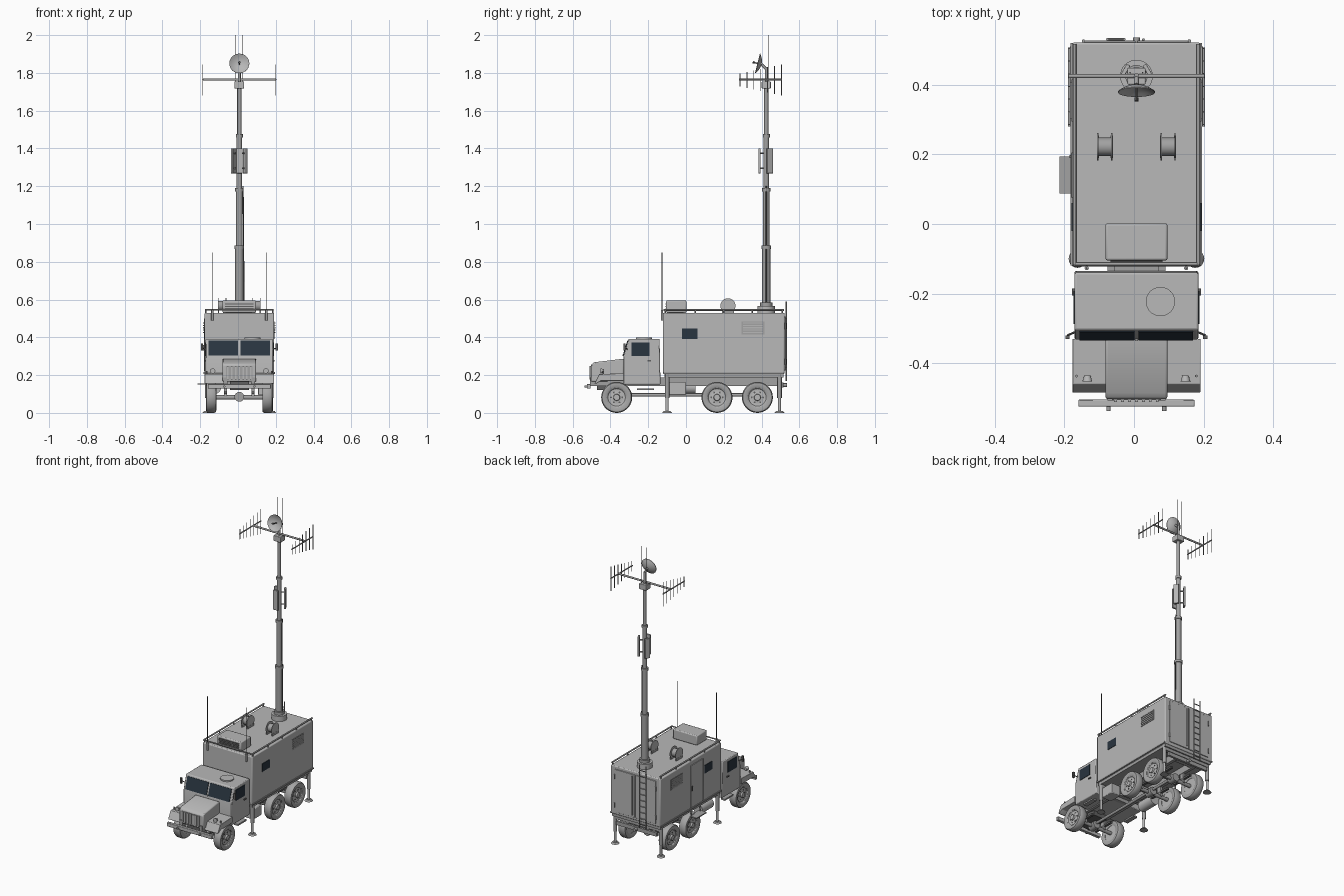
import bpy, bmesh, math
from mathutils import Vector, Matrix

if "Cube" in bpy.data.objects:
    bpy.data.objects.remove(bpy.data.objects["Cube"])

CX = 0.007  # vehicle centreline (side step shifts the bounds)


def material(name, r, g, b):
    m = bpy.data.materials.new(name)
    m.diffuse_color = (r, g, b, 1)
    m.use_nodes = True
    m.node_tree.nodes["Principled BSDF"].inputs["Base Color"].default_value = m.diffuse_color
    return m


BODY = material("body grey", 0.48, 0.48, 0.48)
METAL = material("mast grey", 0.36, 0.36, 0.36)
TYRE = material("tyre grey", 0.38, 0.38, 0.38)
DARK = material("dark grey", 0.12, 0.12, 0.12)
GLASS = material("dark glass", 0.022, 0.035, 0.05)


def finish(name, bm, mat, loc=(0, 0, 0), bevel=0):
    bmesh.ops.recalc_face_normals(bm, faces=bm.faces[:])
    for f in bm.faces:
        f.smooth = True
    for e in bm.edges:
        e.smooth = len(e.link_faces) == 2 and e.calc_face_angle(0) < math.radians(35)
    me = bpy.data.meshes.new(name)
    bm.to_mesh(me)
    bm.free()
    me.materials.append(mat)
    ob = bpy.data.objects.new(name, me)
    ob.location = (loc[0] + CX, loc[1], loc[2])
    bpy.context.collection.objects.link(ob)
    if bevel:
        m = ob.modifiers.new("bevel", "BEVEL")
        m.width, m.segments, m.limit_method = bevel, 2, 'ANGLE'
    return ob


def box(name, x0, x1, y0, y1, z0, z1, mat=BODY, bevel=0):
    bm = bmesh.new()
    bmesh.ops.create_cube(bm, size=1)
    bmesh.ops.scale(bm, vec=(x1 - x0, y1 - y0, z1 - z0), verts=bm.verts)
    return finish(name, bm, mat, ((x0 + x1) / 2, (y0 + y1) / 2, (z0 + z1) / 2), bevel)


def rod(name, p, q, r, mat=METAL, n=12, r2=None):
    p, q = Vector(p), Vector(q)
    bm = bmesh.new()
    bmesh.ops.create_cone(bm, cap_ends=True, segments=n, radius1=r, radius2=r if r2 is None else r2,
                          depth=(q - p).length)
    rot = (q - p).to_track_quat('Z', 'Y').to_matrix()
    bmesh.ops.rotate(bm, verts=bm.verts, matrix=rot)
    return finish(name, bm, mat, (p + q) / 2)


def prism(name, yz, x0, x1, mat=BODY, bevel=0):
    bm = bmesh.new()
    f = bm.faces.new([bm.verts.new((x0, y, z)) for y, z in yz])
    g = bmesh.ops.extrude_face_region(bm, geom=[f])["geom"]
    bmesh.ops.translate(bm, vec=(x1 - x0, 0, 0), verts=[v for v in g if isinstance(v, bmesh.types.BMVert)])
    return finish(name, bm, mat, bevel=bevel)


def lathe(name, profile, loc, rot, mat, n=32):
    """Spin (radius, height) points about z, then rotate and place."""
    bm = bmesh.new()
    vs = [bm.verts.new((r, 0, h)) for r, h in profile]
    es = [bm.edges.new(p) for p in zip(vs, vs[1:])]
    bmesh.ops.spin(bm, geom=vs + es, cent=(0, 0, 0), axis=(0, 0, 1), angle=2 * math.pi, steps=n)
    bmesh.ops.remove_doubles(bm, verts=bm.verts, dist=1e-5)
    bmesh.ops.rotate(bm, verts=bm.verts, matrix=rot)
    return finish(name, bm, mat, loc)


# --- equipment shelter ---
box("shelter", -.184, .184, -.122, .522, .207, .53, BODY, .006)
box("shelter_base", -.178, .178, -.115, .515, .188, .207, METAL)
for s in (-1, 1):
    box("bottom_trim", s * .186 - .003, s * .186 + .003, -.12, .52, .207, .216, METAL)
    rod("roof_rail", (s * .178, -.118, .545), (s * .178, .518, .545), .005)
    for y in (-.11, .05, .2, .35, .51):
        rod("rail_post", (s * .178, y, .525), (s * .178, y, .545), .004, n=8)
    a, b = sorted((s * .182, s * .187))
    box("side_window", a, b, -.02, .06, .392, .446, GLASS)
    box("vent_frame", a, b, .295, .415, .415, .485, METAL)
    for i in range(5):
        z = .423 + i * .0125
        box("vent_slat", min(a, s * .191), max(b, s * .191), .302, .408, z, z + .006, BODY)
    # whip antennas on the front corners
    rod("whip_base", (s * .143, -.127, .49), (s * .143, -.127, .545), .006)
    rod("whip", (s * .143, -.127, .545), (s * .143, -.127, .85), .002, DARK, 6)
rod("front_roof_rail", (-.178, -.115, .545), (.178, -.115, .545), .004)
box("side_door", -.188, -.18, .075, .205, .222, .5, BODY, .002)
box("door_handle", -.193, -.186, .19, .198, .33, .36, DARK)
box("side_step", -.221, -.165, .088, .194, .149, .156, METAL)
for y in (.095, .187):
    rod("step_bracket", (-.18, y, .153), (-.172, y, .2), .004)
for s in (-1, 1):
    box("rear_door", min(s * .002, s * .15), max(s * .002, s * .15), .52, .527, .225, .51, BODY, .002)
    for z in (.27, .46):
        rod("door_hinge", (s * .152, .526, z - .015), (s * .152, .526, z + .015), .005)
rod("door_bar", (.02, .53, .24), (.02, .53, .5), .004)

# --- rear ladder ---
for x in (-.083, -.035):
    rod("ladder_rail", (x, .531, .17), (x, .531, .59), .004)
for i in range(10):
    rod("ladder_rung", (-.083, .531, .195 + i * .04), (-.035, .531, .195 + i * .04), .003, n=8)

# --- roof gear: air conditioner and cable reels ---
box("air_conditioner", -.089, .089, -.105, .002, .53, .595, BODY, .006)
for i in range(5):
    z = .543 + i * .009
    box("cooler_slat", -.075, .075, -.109, -.104, z, z + .004, DARK)
for cx in (-.091, .091):
    rod("reel_drum", (cx - .02, .222, .567), (cx + .02, .222, .567), .026, METAL, 24)
    for d in (-.02, .02):
        rod("reel_flange", (cx + d - .002, .222, .567), (cx + d + .002, .222, .567), .04, BODY, 28)
        box("reel_stand", cx + d - .003, cx + d + .003, .19, .254, .53, .545, METAL)

# --- telescopic mast ---
MY = .425
rod("mast_base", (0, MY, .528), (0, MY, .565), .047, BODY, 32)
rod("mast_foot", (0, MY, .565), (0, MY, .585), .032, METAL, 24)
for z0, z1, r in ((.57, .88, .022), (.88, 1.185, .018), (1.185, 1.47, .0145), (1.47, 1.72, .011)):
    rod("mast_tube", (0, MY, z0), (0, MY, z1), r, METAL, 20)
    if z1 < 1.7:
        rod("mast_collar", (0, MY, z1 - .012), (0, MY, z1 + .006), r + .004, METAL, 20)
rod("mast_cable", (.025, MY, .56), (.02, MY, 1.2), .003, DARK, 8)
box("mast_head", -.026, .026, MY - .024, MY + .024, 1.717, 1.755, BODY, .003)
rod("head_post", (0, MY, 1.75), (0, MY, 1.83), .008)
rod("crossbar", (-.195, MY, 1.765), (.195, MY, 1.765), .006)
for x in (-.018, .018):
    rod("top_whip", (x, MY + .01, 1.75), (x, MY + .01, 2.0), .002, DARK, 6)
for s in (-1, 1):
    rod("yagi_boom", (s * .193, .28, 1.765), (s * .193, .508, 1.765), .004)
    for i in range(7):
        y, h = .286 + i * .0365, .034 + i * .008
        rod("yagi_element", (s * .193, y, 1.762 - h), (s * .193, y, 1.762 + h), .002, METAL, 6)
# sector panels round the mast
for a in (-90, 30, 150):
    c, t = math.cos(math.radians(a)), math.sin(math.radians(a))
    p = box("sector_panel", -.006, .006, -.017, .017, 1.268, 1.4, BODY, .002)
    p.location = (CX + c * .036, MY + t * .036, 1.334)
    p.rotation_euler.z = math.radians(a)
    for z in (1.295, 1.375):
        rod("panel_arm", (0, MY, z), (c * .034, MY + t * .034, z), .004, n=8)
# dish, tilted a little up
TILT = Matrix.Rotation(math.radians(76), 3, 'X')
bowl = [(r, 7 * r * r) for r in (0, .015, .03, .042, .053)]
lathe("dish", bowl + [(r, h + .003) for r, h in reversed(bowl)], (0, .4, 1.845), TILT, BODY)
fwd = TILT @ Vector((0, 0, 1))
apex = Vector((0, .4, 1.845))
rod("dish_feed", apex, apex + fwd * .043, .003, DARK, 8)
rod("feed_tip", apex + fwd * .038, apex + fwd * .048, .006, DARK, 10)
rod("dish_mount", (0, MY, 1.82), apex, .007)

# --- cab ---
prism("cab", [(-.332, .15), (-.332, .3), (-.304, .392), (-.14, .392), (-.135, .15)], -.178, .178, BODY, .005)
low, top = Vector((-.332, .3)), Vector((-.304, .392))
out = Vector((-.956, .291)) * .004
g0, g1 = low.lerp(top, .03), low.lerp(top, .88)
for s in (-1, 1):
    a, b = sorted((s * .006, s * .163))
    prism("windscreen", [g0 + out, g1 + out, g1 - out, g0 - out], a, b, GLASS)
    a, b = sorted((s * .176, s * .181))
    box("cab_side_window", a, b, -.288, -.193, .3, .372, GLASS)
    box("cab_door_handle", min(a, s * .185), max(b, s * .185), -.205, -.185, .272, .279, DARK)
    rod("mirror_arm", (s * .175, -.31, .335), (s * .198, -.32, .345), .003, DARK, 8)
    box("mirror", s * .198 - .006, s * .198 + .006, -.33, -.32, .33, .368, DARK)
    # sloped fenders over the front wheels
    a, b = sorted((s * .08, s * .184))
    prism("fender", [(-.33, .17), (-.33, .21), (-.46, .205), (-.485, .155), (-.475, .155), (-.45, .17)],
          a, b, BODY, .002)
    rod("headlight", (s * .141, -.435, .222), (s * .141, -.453, .222), .009, BODY, 16, .014)
    rod("marker_lamp", (s * .172, -.437, .205), (s * .172, -.437, .222), .004, METAL, 8)
    box("cab_step", s * .16 - .015, s * .16 + .015, -.26, -.17, .12, .13, METAL)
    rod("tow_hook", (s * .08, -.52, .14), (s * .08, -.538, .14), .006)
box("windscreen_post", -.004, .004, -.336, -.33, .3, .31)
rod("roof_hatch", (.069, -.223, .39), (.069, -.223, .4), .042, BODY, 32)
prism("hood", [(-.33, .17), (-.33, .287), (-.485, .268), (-.503, .255), (-.503, .165)], -.089, .089, BODY, .006)
box("grille", -.07, .07, -.506, -.5, .178, .248, METAL)
for i in range(7):
    x = -.06 + i * .02
    box("grille_bar", x - .004, x + .004, -.511, -.504, .178, .248, BODY)
box("front_bumper", -.167, .167, -.525, -.505, .128, .153, BODY, .003)
box("rear_crossbar", -.15, .15, .5, .515, .135, .16, METAL)
rod("tow_hitch", (0, .51, .147), (0, .536, .147), .01)

# --- chassis ---
for s in (-1, 1):
    box("frame_rail", s * .073 - .01, s * .073 + .01, -.508, .505, .143, .188, METAL)
for y in (-.4, -.13, .06, .27, .47):
    box("cross_member", -.07, .07, y - .012, y + .012, .15, .178, METAL)
rod("drive_shaft", (0, -.367, .095), (0, .378, .095), .009)
box("engine", -.05, .05, -.47, -.31, .12, .18, DARK)
box("equipment_locker", .1, .17, -.09, 0, .095, .163, BODY, .004)
rod("fuel_tank", (-.13, -.07, .135), (-.13, .05, .135), .034, BODY, 24)

# --- wheels and axles ---
tyre = [(.05, -.02), (.068, -.027), (.077, -.025), (.082, -.017), (.082, .017), (.077, .025), (.068, .027), (.05, .02)]
rim = [(0, .026), (.016, .026), (.018, .016), (.034, .012), (.046, .014), (.053, .022), (.053, -.018), (0, -.018)]
for y in (-.367, .164, .378):
    rod("axle", (-.15, y, .082), (.15, y, .082), .012)
    rod("differential", (0, y - .026, .085), (0, y + .026, .085), .026, METAL, 16)
    for s in (-1, 1):
        R = Matrix.Rotation(s * math.pi / 2, 3, 'Y')
        lathe("tyre", tyre + tyre[:1], (s * .149, y, .082), R, TYRE, 36)
        lathe("wheel_rim", rim, (s * .149, y, .082), R, BODY, 24)
        for k in range(6):
            a = k * math.pi / 3
            p = (y + .03 * math.cos(a), .082 + .03 * math.sin(a))
            rod("wheel_hole", (s * .158, *p), (s * .1635, *p), .005, DARK, 8)
        box("leaf_spring", s * .073 - .008, s * .073 + .008, y - .075, y + .075, .1, .112, DARK)
        box("spring_block", s * .073 - .008, s * .073 + .008, y - .015, y + .015, .08, .145, METAL)

# --- stabiliser jacks ---
for y in (-.1, .495):
    box("jack_beam", -.17, .17, y - .012, y + .012, .168, .192, METAL)
    for s in (-1, 1):
        x = s * .169
        rod("jack_sleeve", (x, y, .08), (x, y, .207), .012, METAL, 16)
        rod("jack_leg", (x, y, .008), (x, y, .09), .008, BODY, 12)
        rod("jack_pad", (x, y, 0), (x, y, .01), .026, METAL, 20, .018)
